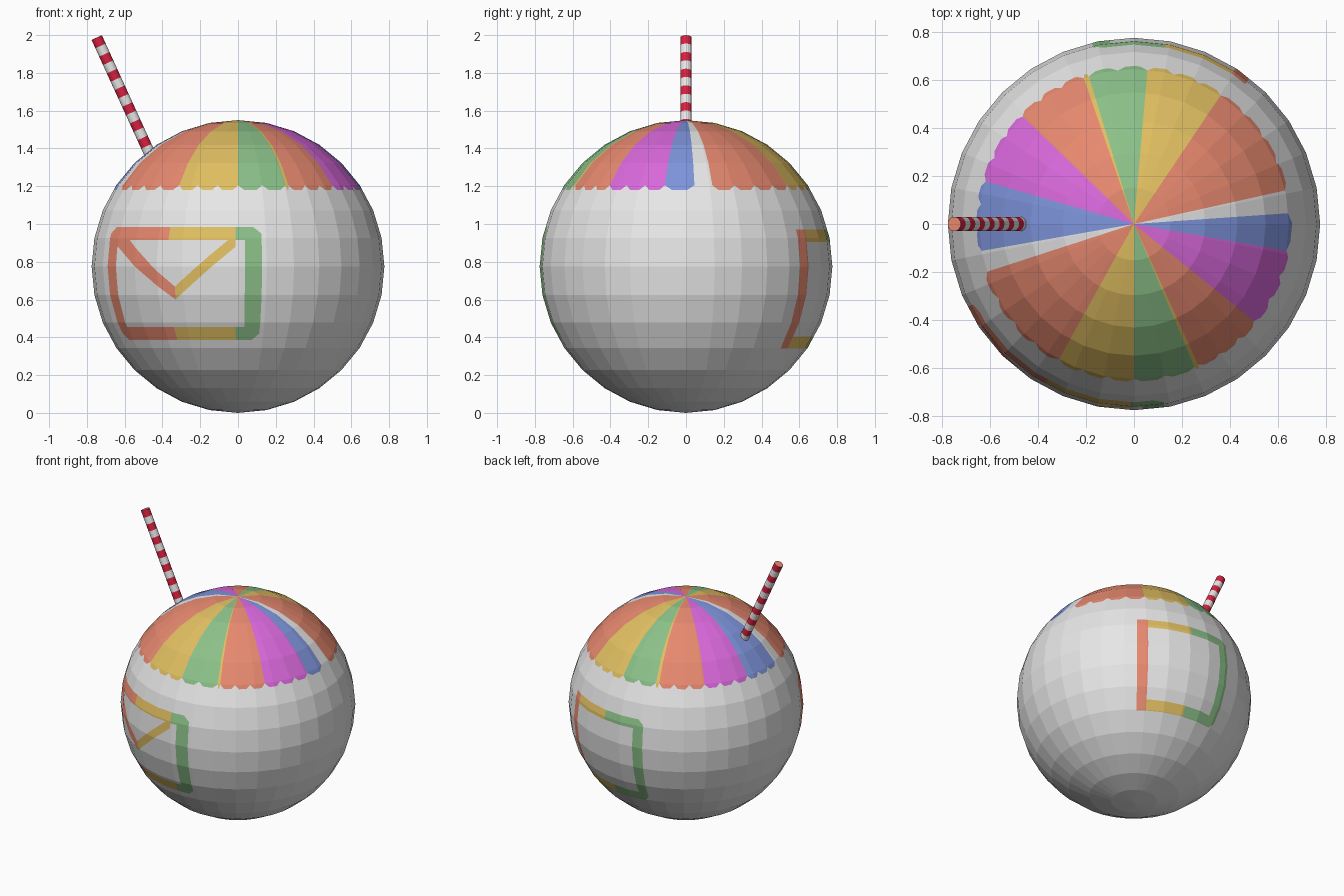
import bpy, bmesh
from math import sin, cos, sqrt, radians
from mathutils import Vector

if "Cube" in bpy.data.objects:
    bpy.data.objects.remove(bpy.data.objects["Cube"])

R = 0.775
TOP = 2 * R
PENDING = 99


def material(name, rgb):
    m = bpy.data.materials.new(name)
    m.use_nodes = True
    m.diffuse_color = (*rgb, 1)
    m.node_tree.nodes["Principled BSDF"].inputs["Base Color"].default_value = (*rgb, 1)
    return m


MATS = [material("white", (0.8, 0.8, 0.8)),
        material("orange", (0.8, 0.25, 0.16)),
        material("yellow", (0.75, 0.52, 0.12)),
        material("green", (0.26, 0.53, 0.25)),
        material("magenta", (0.7, 0.14, 0.72)),
        material("blue", (0.21, 0.3, 0.72)),
        material("red", (0.68, 0.015, 0.05))]
WHITE, ORANGE, YELLOW, GREEN, MAGENTA, BLUE, RED = range(7)


def finish(bm, name):
    mesh = bpy.data.meshes.new(name)
    bm.to_mesh(mesh)
    bm.free()
    for m in MATS:
        mesh.materials.append(m)
    obj = bpy.data.objects.new(name, mesh)
    bpy.context.collection.objects.link(obj)
    return obj


def on_ball(az, z):
    r = sqrt(max(0, R * R - (z - R) ** 2))
    a = radians(az)
    return Vector((r * cos(a), r * sin(a), z))


def paint(bm, corners, colour):
    """Cut a convex patch, given as (azimuth, height) corners, into the ball."""
    pts = [on_ball(*c) for c in corners]
    mid = sum(pts, Vector()) / len(pts)
    outward = Vector((mid.x, mid.y, 0))
    for f in bm.faces:
        if f.material_index == WHITE and f.calc_center_median().dot(outward) > 0:
            f.material_index = PENDING
    for i, p in enumerate(pts):
        j = (i + 1) % len(pts)
        edge = pts[j] - p
        if edge.length < 1e-4:
            continue
        a = radians((corners[i][0] + corners[j][0]) / 2)
        normal = edge.cross(Vector((cos(a), sin(a), 0))).normalized()
        if (mid - p).dot(normal) < 0:
            normal.negate()
        faces = [f for f in bm.faces if f.material_index == PENDING]
        geom = set(faces)
        for f in faces:
            geom.update(f.edges)
            geom.update(f.verts)
        bmesh.ops.bisect_plane(bm, geom=list(geom), dist=1e-5, plane_co=p, plane_no=normal)
        for f in bm.faces:
            if f.material_index == PENDING and (f.calc_center_median() - p).dot(normal) < 0:
                f.material_index = WHITE
    for f in bm.faces:
        if f.material_index == PENDING:
            f.material_index = colour


def box(bm, a0, a1, z0, z1, colour):
    if a1 - a0 > 0.1:
        paint(bm, [(a0, z0), (a1, z0), (a1, z1), (a0, z1)], colour)


def frame(bm, a0, a1, z0, z1, split1, split2, t, h, soft):
    """Three-coloured rectangular border; the green side has rounded corners."""
    c, d = t * 0.5, h * 0.5
    k, e = c * soft, d * soft
    paint(bm, [(a0 + t, z0), (a0 + t, z1), (a0 + k, z1), (a0, z1 - e),
               (a0, z0 + e), (a0 + k, z0)][:6] if soft else
          [(a0 + t, z0), (a0 + t, z1), (a0, z1), (a0, z0)], ORANGE)
    paint(bm, [(a1 - t, z0), (a1 - t, z1), (a1 - c, z1), (a1, z1 - d),
               (a1, z0 + d), (a1 - c, z0)], GREEN)
    for low in (z0, z1 - h):
        box(bm, a0 + t, split1, low, low + h, ORANGE)
        box(bm, split1, split2, low, low + h, YELLOW)
        box(bm, split2, a1 - t, low, low + h, GREEN)


# Faceted ball
ball = bmesh.new()
bmesh.ops.create_uvsphere(ball, u_segments=32, v_segments=16, radius=R)
bmesh.ops.translate(ball, verts=ball.verts, vec=(0, 0, R))

# Striped canopy with a scalloped hem: start azimuth and colour of each wedge
wedges = [(-10, BLUE), (4, WHITE), (12.5, ORANGE), (56, YELLOW), (85, GREEN),
          (107, YELLOW), (109, ORANGE), (136, MAGENTA), (164, BLUE), (190, WHITE),
          (198, ORANGE), (241, YELLOW), (270, GREEN), (293, YELLOW), (294.5, ORANGE),
          (321, MAGENTA), (350, WHITE)]
for (start, colour), (end, _) in zip(wedges, wedges[1:]):
    if colour == WHITE:
        continue
    lobes = max(1, round((end - start) / 10))
    w = (end - start) / lobes
    for i in range(lobes):
        a = start + i * w
        paint(ball, [(a, TOP), (a, 1.205), (a + w / 4, 1.18), (a + w * 3 / 4, 1.18),
                     (a + w, 1.205), (a + w, TOP)], colour)

# Front border with a folded flap, and a plain back border
frame(ball, -153.5, -80.5, 0.385, 0.985, -119, -91, 6.8, 0.07, 1)
paint(ball, [(-139, 0.915), (-116, 0.667), (-116, 0.6), (-146.7, 0.885), (-146.7, 0.915)], ORANGE)
paint(ball, [(-94, 0.915), (-116, 0.667), (-116, 0.6), (-91, 0.88), (-91, 0.915)], YELLOW)
frame(ball, 51.5, 103, 0.34, 0.97, 57, 80, 5.5, 0.065, 0)
finish(ball, "ball")

# Striped drinking straw, built band by band
base, tip = Vector((-0.465, 0, 1.367)), Vector((-0.748, 0, 1.987))
axis = tip - base
BANDS = 14
straw = bmesh.new()
bmesh.ops.create_circle(straw, cap_ends=True, segments=16, radius=0.03)
bottom = straw.faces[:][0]
bottom.material_index = ORANGE
ring = list(straw.edges)
for band in range(BANDS):
    old = set(straw.faces)
    new = bmesh.ops.extrude_edge_only(straw, edges=ring)["geom"]
    verts = [g for g in new if isinstance(g, bmesh.types.BMVert)]
    bmesh.ops.translate(straw, verts=verts, vec=(0, 0, axis.length / BANDS))
    top = set(verts)
    ring = [g for g in new if isinstance(g, bmesh.types.BMEdge)
            and all(v in top for v in g.verts)]
    for f in straw.faces:
        if f not in old:
            f.material_index = RED if band % 2 else WHITE
for f in bmesh.ops.contextual_create(straw, geom=ring)["faces"]:
    f.material_index = ORANGE
bmesh.ops.recalc_face_normals(straw, faces=straw.faces)
straw_obj = finish(straw, "straw")
straw_obj.rotation_euler = axis.to_track_quat("Z", "Y").to_euler()
straw_obj.location = base
